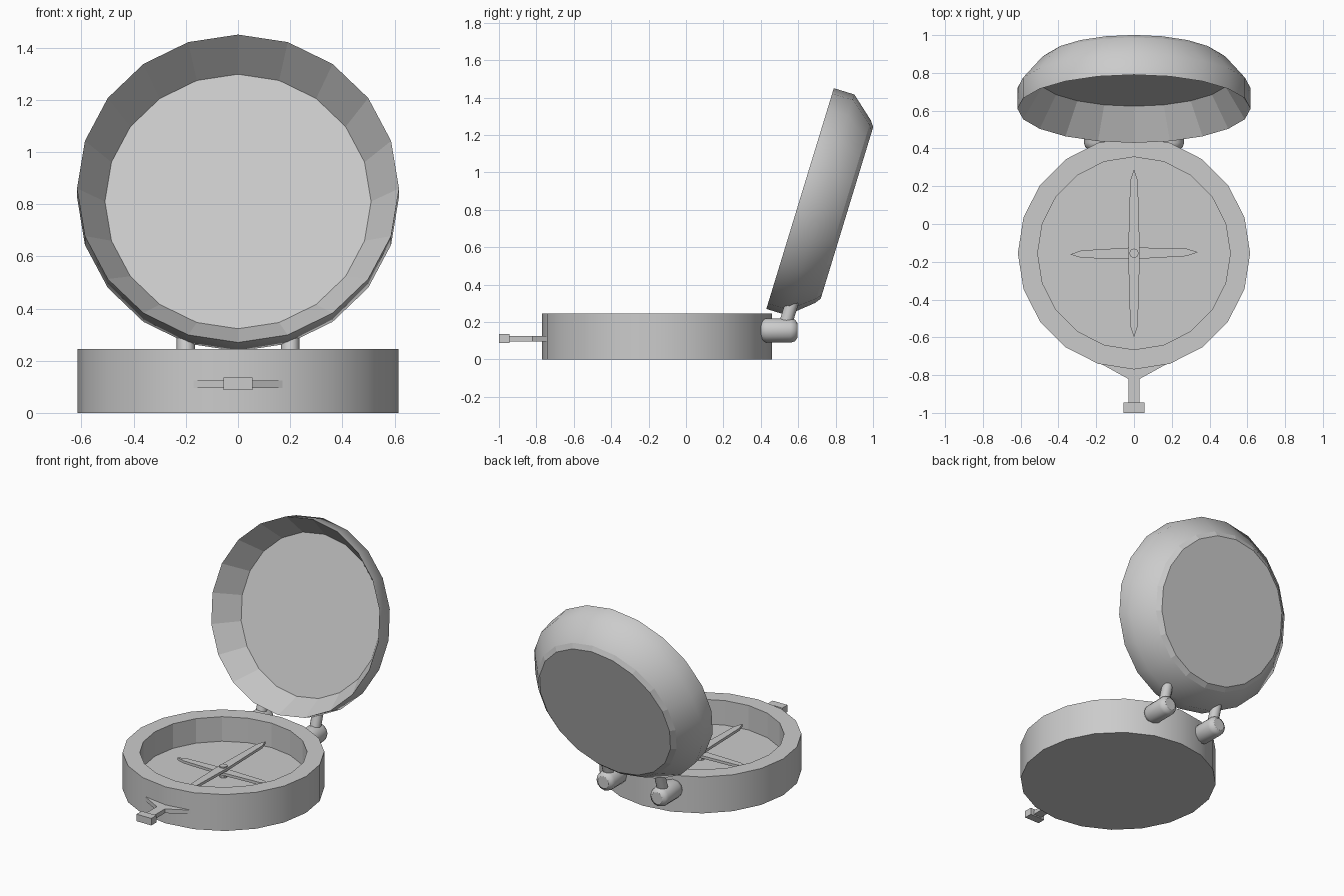
import bpy
from math import sin, cos, pi, radians

if "Cube" in bpy.data.objects:
    bpy.data.objects.remove(bpy.data.objects["Cube"])

CY = -0.155      # centre of the compass body along y
TILT = 17        # backward lean of the open lid, degrees


def make(name, verts, faces, smooth=None, loc=(0, 0, 0), rot_x=0):
    me = bpy.data.meshes.new(name)
    me.from_pydata(verts, [], faces)
    if smooth:
        me.polygons.foreach_set("use_smooth", smooth)
    ob = bpy.data.objects.new(name, me)
    ob.location = loc
    ob.rotation_euler = (radians(rot_x), 0, 0)
    bpy.context.collection.objects.link(ob)
    return ob


def lathe(name, profile, sides, smooth_bands=(), **kw):
    """Revolve (radius, z) points about z; both ends are closed with n-gons."""
    verts = [(r * cos(2 * pi * i / sides), r * sin(2 * pi * i / sides), z)
             for r, z in profile for i in range(sides)]
    faces, smooth = [], []
    for b in range(len(profile) - 1):
        for i in range(sides):
            j = (i + 1) % sides
            a = b * sides
            faces.append((a + i, a + j, a + sides + j, a + sides + i))
            smooth.append(b in smooth_bands)
    last = (len(profile) - 1) * sides
    faces.append(tuple(reversed(range(sides))))
    faces.append(tuple(range(last, last + sides)))
    smooth += [False, False]
    return make(name, verts, faces, smooth, **kw)


def prism(name, outline, z0, z1, **kw):
    """Extrude an anticlockwise xy outline from z0 to z1."""
    n = len(outline)
    verts = [(x, y, z) for z in (z0, z1) for x, y in outline]
    faces = [(i, (i + 1) % n, n + (i + 1) % n, n + i) for i in range(n)]
    faces += [tuple(reversed(range(n))), tuple(range(n, 2 * n))]
    return make(name, verts, faces, **kw)


def needle(name, half, z, angle):
    s = half - 0.06
    pts = [(half, 0), (s, 0.02), (0, 0.031), (-s, 0.02),
           (-half, 0), (-s, -0.02), (0, -0.031), (s, -0.02)]
    ob = prism(name, pts, z - 0.009, z + 0.009, loc=(0, CY, 0))
    ob.rotation_euler.z = radians(angle)


# Round body with a recessed dial
lathe("compass_body", [(0.615, 0), (0.615, 0.245), (0.51, 0.245), (0.51, 0.08)],
      20, smooth_bands=(0,), loc=(0, CY, 0))

# Crossed needles on a centre pin
needle("long_needle", 0.445, 0.137, 90)
needle("short_needle", 0.338, 0.112, 1)
lathe("needle_pin", [(0.025, 0.075), (0.025, 0.155)], 8, loc=(0, CY, 0))

# Open lid: inner cone, thin rim, rounded outside
lathe("lid", [(0.51, 0.17), (0.617, 0), (0.617, 0.115), (0.51, 0.24), (0.48, 0.262)],
      20, smooth_bands=(1, 2), loc=(0, 0.61, 0.86), rot_x=-90 - TILT)

# Hinge barrels and the pins that hold the lid
for side, x in (("left", -0.2), ("right", 0.2)):
    lathe(side + "_hinge_barrel",
          [(0.04, 0), (0.058, 0.012), (0.065, 0.035),
           (0.065, 0.165), (0.058, 0.188), (0.04, 0.2)],
          12, smooth_bands=range(5), loc=(x, 0.395, 0.155), rot_x=-90)
    lathe(side + "_hinge_pin", [(0.035, 0), (0.035, 0.17)], 12,
          smooth_bands=(0,), loc=(x, 0.52, 0.15), rot_x=-TILT)

# Front catch: flared bracket with stem, and a small head
prism("catch_bracket",
      [(0.03, -0.945), (0.03, -0.82), (0.185, -0.735),
       (-0.185, -0.735), (-0.03, -0.82), (-0.03, -0.945)], 0.096, 0.124)
prism("catch_head",
      [(-0.055, -1.0), (0.055, -1.0), (0.055, -0.945), (-0.055, -0.945)],
      0.088, 0.135)
